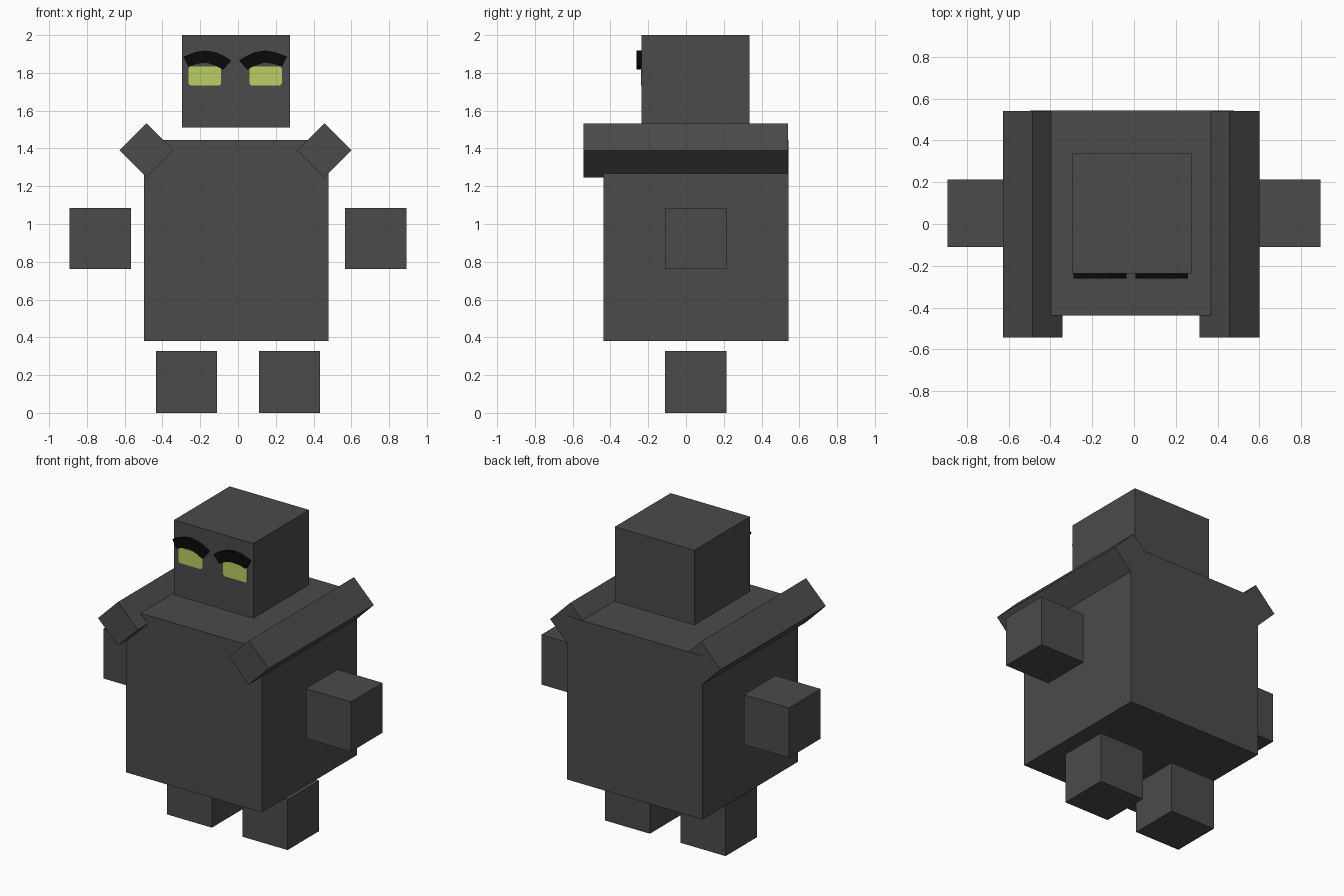
import bpy, bmesh, math
from mathutils import Matrix, Vector

if "Cube" in bpy.data.objects:
    bpy.data.objects.remove(bpy.data.objects["Cube"])


def material(name, rgb):
    m = bpy.data.materials.new(name)
    m.diffuse_color = (*rgb, 1)
    m.use_nodes = True
    m.node_tree.nodes["Principled BSDF"].inputs["Base Color"].default_value = m.diffuse_color
    return m


GREY = material("dark_grey", (0.07, 0.07, 0.07))
BLACK = material("black", (0.003, 0.003, 0.003))
LIME = material("yellow_green", (0.50, 0.62, 0.125))


def finish(name, bm, mat):
    bmesh.ops.recalc_face_normals(bm, faces=bm.faces)
    mesh = bpy.data.meshes.new(name)
    bm.to_mesh(mesh)
    bm.free()
    mesh.materials.append(mat)
    obj = bpy.data.objects.new(name, mesh)
    bpy.context.collection.objects.link(obj)
    return obj


def box(name, low, high, roll=0):
    """Box between two corners, rolled about its own front-to-back axis."""
    low, high = Vector(low), Vector(high)
    bm = bmesh.new()
    bmesh.ops.create_cube(bm, size=1)
    bmesh.ops.scale(bm, vec=high - low, verts=bm.verts)
    obj = finish(name, bm, GREY)
    obj.location = (low + high) / 2
    obj.rotation_euler.y = roll
    return obj


def plate(name, outline, y_front, y_back, mat):
    """Outline in x and z, extruded front to back."""
    bm = bmesh.new()
    face = bm.faces.new([bm.verts.new((x, y_front, z)) for x, z in outline])
    new = bmesh.ops.extrude_face_region(bm, geom=[face])["geom"]
    bmesh.ops.translate(bm, vec=(0, y_back - y_front, 0),
                        verts=[v for v in new if isinstance(v, bmesh.types.BMVert)])
    return finish(name, bm, mat)


# Torso and head
box("torso", (-0.498, -0.438, 0.381), (0.478, 0.543, 1.444))
box("head", (-0.296, -0.236, 1.512), (0.276, 0.337, 2.0))

# Floating hands, feet and the shoulder bars turned on edge
BAR = 0.143 / math.sqrt(2)
FACE_MID, FACE_Y = -0.015, -0.236
BROW = [(0.274, 1.886), (0.211, 1.910), (0.158, 1.918), (0.105, 1.910),
        (0.058, 1.889), (0.021, 1.865), (0.063, 1.817), (0.105, 1.839),
        (0.153, 1.855), (0.200, 1.849), (0.248, 1.833)]
EYE = [(0.085, 1.733), (0.237, 1.733), (0.247, 1.743), (0.247, 1.823),
       (0.237, 1.835), (0.085, 1.835), (0.075, 1.823), (0.075, 1.743)]

for side, s in (("left", 1), ("right", -1)):
    hand, foot = s * 0.729, s * 0.2725
    box(side + "_hand", (hand - 0.1625, -0.111, 0.762), (hand + 0.1625, 0.214, 1.086))
    box(side + "_foot", (foot - 0.1625, -0.111, 0), (foot + 0.1625, 0.214, 0.328))
    bar = -0.014 + s * 0.471
    box(side + "_shoulder_bar", (bar - BAR, -0.542, 1.390 - BAR),
        (bar + BAR, 0.540, 1.390 + BAR), math.radians(45))
    # Raised brow and thin painted eye
    plate(side + "_brow", [(FACE_MID + s * d, z) for d, z in BROW],
          FACE_Y - 0.025, FACE_Y + 0.004, BLACK)
    plate(side + "_eye", [(FACE_MID + s * d, z) for d, z in EYE],
          FACE_Y - 0.003, FACE_Y + 0.003, LIME)
